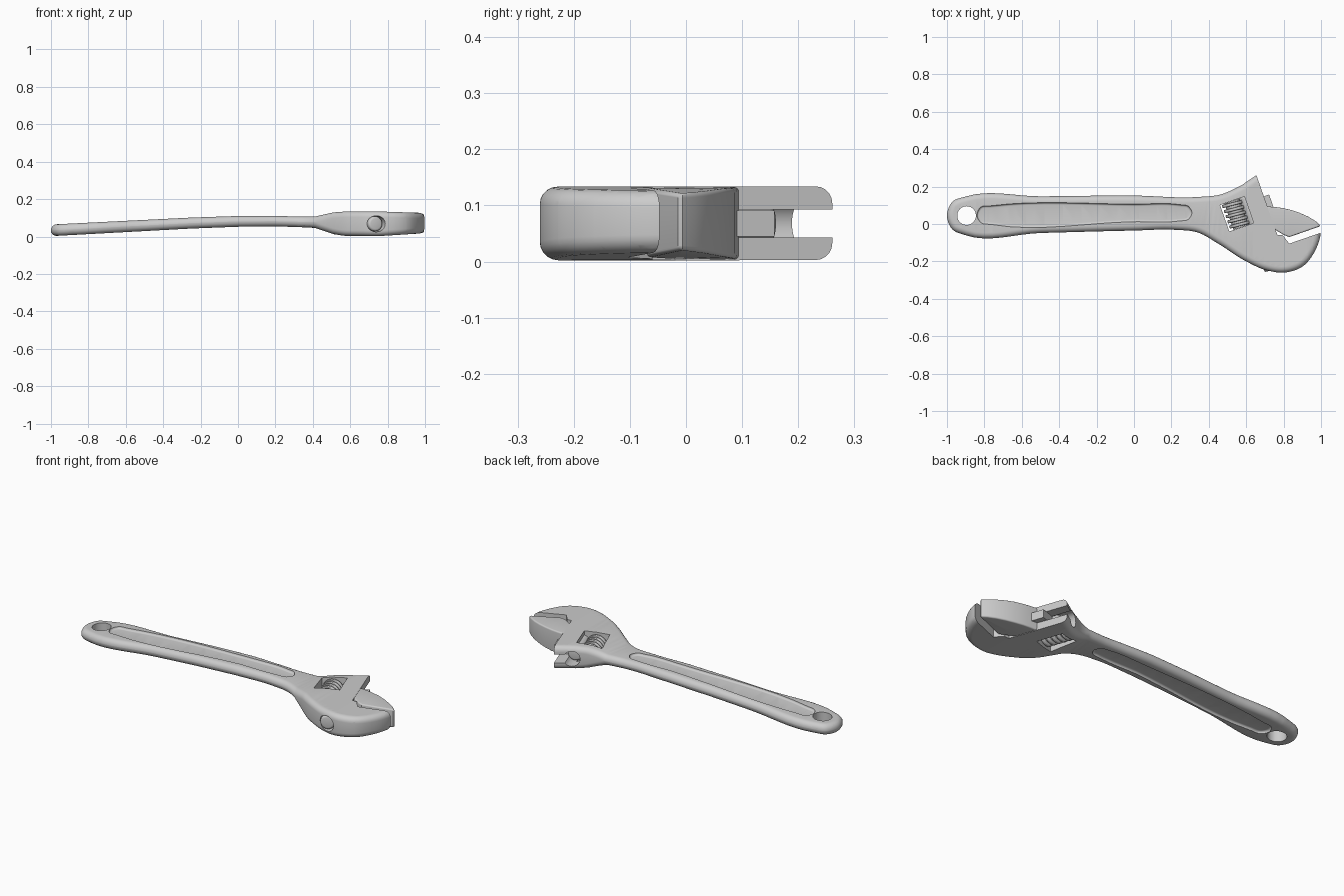
import bpy, bmesh
from math import sin, cos, pi, atan2, radians
from mathutils import Vector, Matrix

if "Cube" in bpy.data.objects:
    bpy.data.objects.remove(bpy.data.objects["Cube"])

TILT = atan2(0.33, 0.94)          # jaw faces lean by this angle
MID = 0.068                       # mid height of the head


def curve(*knots):
    """Piecewise linear function through (x, value) knots."""
    def f(x):
        if x <= knots[0][0]:
            return knots[0][1]
        for (x0, v0), (x1, v1) in zip(knots, knots[1:]):
            if x <= x1:
                return v0 + (v1 - v0) * (x - x0) / (x1 - x0)
        return knots[-1][1]
    return f


def spline(pts, n=8):
    """Closed smooth outline through the points (chord-length Hermite)."""
    p = [Vector(q) for q in pts]
    k, out, tan = len(p), [], []
    for i in range(k):
        a, b = p[i] - p[i - 1], p[(i + 1) % k] - p[i]
        da, db = a.length, b.length
        tan.append((a / da * db + b / db * da) / (da + db))
    for i in range(k):
        j = (i + 1) % k
        d = (p[j] - p[i]).length
        for s in range(n):
            t = s / n
            out.append(p[i] * (2*t**3 - 3*t**2 + 1) + tan[i] * d * (t**3 - 2*t*t + t)
                       + p[j] * (3*t*t - 2*t**3) + tan[j] * d * (t**3 - t*t))
    return out


def finish(name, bm):
    bmesh.ops.recalc_face_normals(bm, faces=bm.faces)
    me = bpy.data.meshes.new(name)
    bm.to_mesh(me)
    bm.free()
    ob = bpy.data.objects.new(name, me)
    bpy.context.collection.objects.link(ob)
    return ob


def slab(name, outline, r, half, mid, slices=0):
    """Rounded-edge plate whose half thickness and mid height vary along x."""
    p = [Vector(q) for q in outline]
    k, inward = len(p), []
    for i in range(k):
        a, b = (p[i] - p[i - 1]).normalized(), (p[(i + 1) % k] - p[i]).normalized()
        na, nb = Vector((-a.y, a.x)), Vector((-b.y, b.x))
        m = (na + nb).normalized()
        inward.append(m / max(m.dot(na), 0.5))
    angles = [i * pi / 10 for i in range(6)]
    levels = [(-max(sin(a), 1e-3), a) for a in reversed(angles)] + [(max(sin(a), 1e-3), a) for a in angles]
    bm = bmesh.new()
    rings = []
    for s, a in levels:
        d = r * (1 - cos(a))
        rings.append([bm.verts.new((*(q + v * d), s)) for q, v in zip(p, inward)])
    for lo, hi in zip(rings, rings[1:]):
        for i in range(k):
            j = (i + 1) % k
            bm.faces.new((lo[i], lo[j], hi[j], hi[i]))
    caps = [bm.faces.new(rings[0][::-1]), bm.faces.new(rings[-1])]
    bmesh.ops.triangulate(bm, faces=caps)
    for i in range(slices):
        x = -0.985 + 1.97 * i / (slices - 1)
        bmesh.ops.bisect_plane(bm, geom=bm.verts[:] + bm.edges[:] + bm.faces[:], dist=1e-5,
                               plane_co=(x, 0, 0), plane_no=(1, 0, 0))
    for v in bm.verts:
        h = half(v.co.x)
        s = v.co.z
        v.co.z = mid(v.co.x) + (1 if s > 0 else -1) * (h - min(r, h - 1e-4) * (1 - abs(s)))
    return finish(name, bm)


def frame(u, n):
    """Point in the tilted jaw frame, whose origin is on the rack axis."""
    return Vector((0.629 + u * cos(TILT) - n * sin(TILT), 0.061 + u * sin(TILT) + n * cos(TILT), MID))


def rod(name, loc, r, length, lean=0, soft=0):
    """Cylinder along the jaw sliding direction."""
    bm = bmesh.new()
    m = Matrix.Translation(loc) @ Matrix.Rotation(TILT + lean, 4, 'Z') @ Matrix.Rotation(pi / 2, 4, 'X')
    bmesh.ops.create_cone(bm, cap_ends=True, segments=32, radius1=r, radius2=r, depth=length, matrix=m)
    if soft:
        rim = [e for e in bm.edges if any(len(f.verts) > 4 for f in e.link_faces)]
        bmesh.ops.bevel(bm, geom=rim, offset=soft, segments=3, affect='EDGES', profile=0.5)
    return finish(name, bm)


def block(name, u, n, size):
    bm = bmesh.new()
    m = Matrix.Translation(frame(u, n)) @ Matrix.Rotation(TILT, 4, 'Z') @ Matrix.Diagonal((*size, 1))
    bmesh.ops.create_cube(bm, size=1, matrix=m)
    return finish(name, bm)


def cut(ob, cutter):
    cutter.hide_render = True
    mod = ob.modifiers.new("cut", 'BOOLEAN')
    mod.object, mod.operation, mod.solver = cutter, 'DIFFERENCE', 'EXACT'
    bpy.context.view_layer.objects.active = ob
    bpy.ops.object.modifier_apply(modifier=mod.name)
    bpy.data.objects.remove(cutter)


half = curve((-1, .031), (.3, .028), (.41, .03), (.46, .044), (.51, .058), (.57, .065), (.75, .066), (1, .054))
mid = curve((-1, .033), (-.5, .059), (-.25, .072), (0, .081), (.2, .082), (.4, .077), (.55, .069), (.75, .068), (1, .072))

# body: handle and head with the fixed jaw
body = slab("wrench_body", spline([
    (-1, .045), (-.97, -.03), (-.9, -.06), (-.5, -.048), (0, -.035), (.22, -.031), (.34, -.045),
    (.45, -.105), (.6, -.2), (.7, -.245), (.8, -.26), (.9, -.228), (.97, -.14), (.998, -.05),
    (.98, .06), (.9, .22), (.8, .31), (.72, .3), (.655, .261), (.56, .2), (.46, .157), (.35, .145),
    (0, .152), (-.5, .148), (-.9, .147), (-.97, .12)]), .03, half, mid, 70)

# jaw opening with the small relief pocket
cut(body, slab("jaw_opening", [(.622, .354), (.767, -.06), (.795, -.06), (.83, -.105), (1.1, -.012), (1.1, .4)],
               1e-4, lambda x: .2, lambda x: MID))

# long recess on both faces of the handle
recess = spline([(-.84, .05), (-.82, .008), (-.76, -.003), (0, .012), (.24, .016), (.29, .025), (.31, .06),
                 (.29, .095), (.24, .104), (0, .106), (-.76, .098), (-.82, .09)])
for side in (1, -1):
    cut(body, slab("recess", recess, .012, lambda x: .05,
                   lambda x: mid(x) + side * (half(x) + .038), 40))

# hanging hole
bm = bmesh.new()
bmesh.ops.create_cone(bm, cap_ends=True, segments=40, radius1=.05, radius2=.05, depth=.4,
                      matrix=Matrix.Translation((-.895, .045, 0)))
cut(body, finish("hole", bm))

# window for the worm, sliding bore and slot
cut(body, block("window", -.077, .019, (.138, .15, .4)))
cut(body, rod("bore", frame(0, 0), .043, 1.0))
cut(body, block("slot", .08, .16, (.16, .5, .05)))

# movable jaw with neck and rack
jaw_half = curve((.7, .065), (.85, .061), (1, .05))
slab("movable_jaw", [(.742, -.02), (.765, -.037), (.8, -.058), (.83, -.07), (.99, -.014), (.995, -.006), (.97, .016),
                     (.93, .04), (.885, .06), (.84, .075), (.79, .086), (.75, .091), (.709, .094)],
     .008, jaw_half, curve((.7, .068), (1, .071)))
block("jaw_neck", .06, -.01, (.12, .14, .046))
rod("jaw_rack", frame(0, -.115), .04, .42, soft=.012)

# worm screw: core with leaning threads
centre = frame(-.08, .019)
rod("worm_core", centre, .042, .148)
for i in range(5):
    c = frame(-.08, .019 + (i - 2) * .029)
    rod("worm_thread", c, .058, .017, radians(-5), .004)

for ob in bpy.context.collection.objects:
    ob.select_set(True)
    bpy.context.view_layer.objects.active = ob
bpy.ops.object.shade_smooth_by_angle(angle=radians(35))
